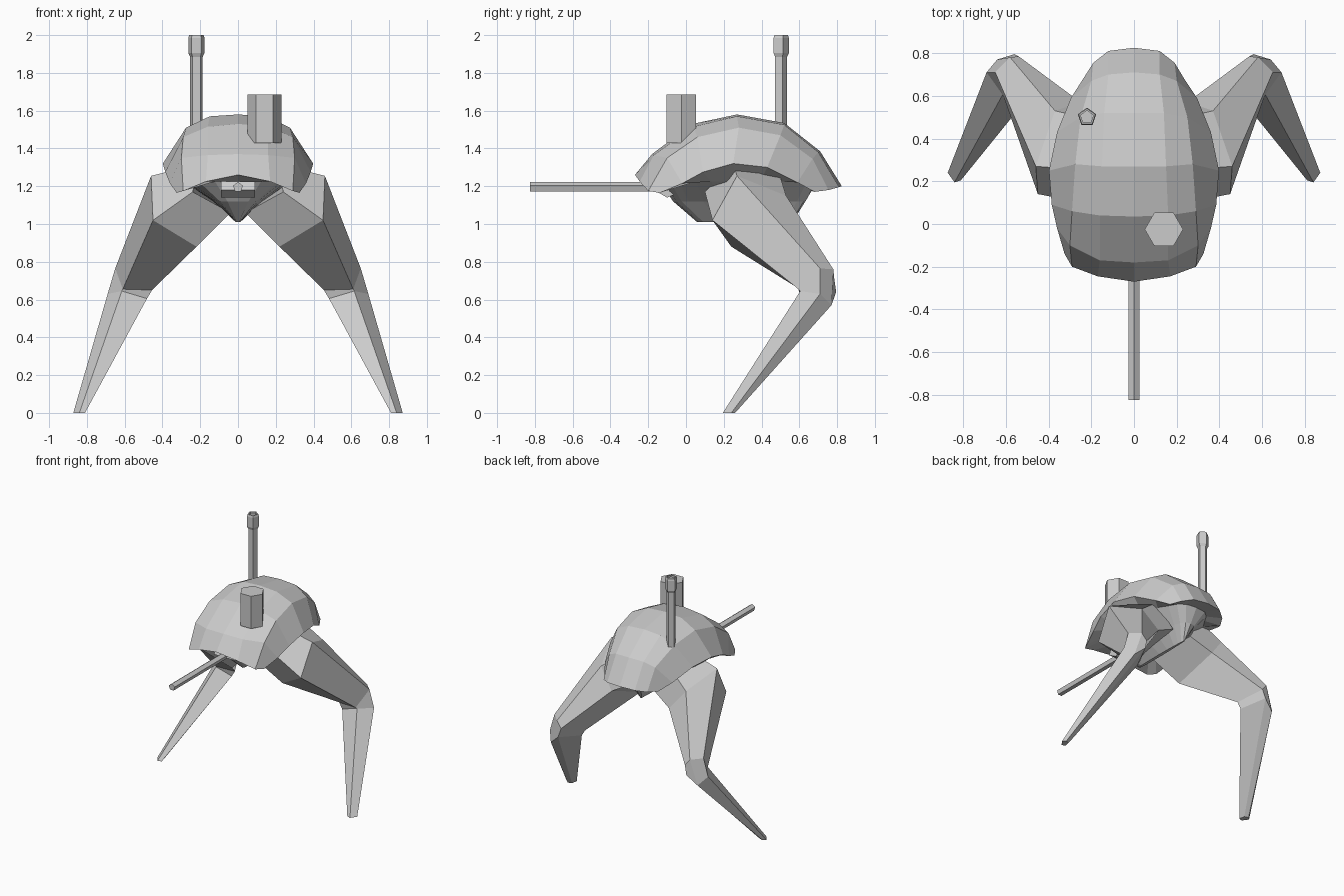
import bpy, bmesh, math
from mathutils import Vector

if "Cube" in bpy.data.objects:
    bpy.data.objects.remove(bpy.data.objects["Cube"])


def make(name, verts, faces):
    me = bpy.data.meshes.new(name)
    bm = bmesh.new()
    vs = [bm.verts.new(v) for v in verts]
    for f in faces:
        bm.faces.new([vs[i] for i in f])
    bmesh.ops.recalc_face_normals(bm, faces=bm.faces[:])
    bm.to_mesh(me)
    bm.free()
    ob = bpy.data.objects.new(name, me)
    bpy.context.collection.objects.link(ob)
    return ob


def loft(name, rings, caps=(True, True)):
    n = len(rings[0])
    verts = [v for r in rings for v in r]
    faces = []
    for k in range(len(rings) - 1):
        for i in range(n):
            j = (i + 1) % n
            faces.append((k*n + i, k*n + j, (k+1)*n + j, (k+1)*n + i))
    if caps[0]:
        faces.append(tuple(range(n)))
    if caps[1]:
        faces.append(tuple((len(rings) - 1)*n + i for i in range(n)))
    return make(name, verts, faces)


def prism(name, base, axis, stations, sides, turn=0):
    # stations: (distance along axis, radius)
    rings = []
    for d, r in stations:
        ring = []
        for i in range(sides):
            a = turn + 2*math.pi*i/sides
            u, v = r*math.cos(a), r*math.sin(a)
            off = (u, v, d) if axis == 'Z' else (u, d, v)
            ring.append(Vector(base) + Vector(off))
        rings.append(ring)
    return loft(name, rings)


# Domed shell: half arches front to back (centre, inner, ridge, rim)
half = [
    [(0, -.27, 1.26), (.17, -.245, 1.225), (.29, -.2, 1.175), (.325, -.14, 1.165)],
    [(0, -.18, 1.37), (.16, -.17, 1.365), (.30, -.10, 1.35), (.36, -.02, 1.215)],
    [(0, .035, 1.53), (.16, .04, 1.515), (.29, .06, 1.46), (.385, .09, 1.275)],
    [(0, .27, 1.58), (.15, .27, 1.57), (.275, .28, 1.51), (.398, .25, 1.32)],
    [(0, .52, 1.535), (.14, .52, 1.525), (.25, .50, 1.47), (.36, .43, 1.30)],
    [(0, .71, 1.385), (.12, .70, 1.38), (.20, .67, 1.345), (.295, .59, 1.22)],
    [(0, .825, 1.20), (.12, .81, 1.195), (.19, .755, 1.18), (.235, .68, 1.17)],
]
rows = [[(-x, y, z) for x, y, z in h[:0:-1]] + h for h in half]
w = len(rows[0])
make("shell", [v for r in rows for v in r],
     [(k*w + i, k*w + i + 1, (k+1)*w + i + 1, (k+1)*w + i)
      for k in range(len(rows) - 1) for i in range(w - 1)])

# Underside: from the shell rim inward, then down to a narrow keel
rim = rows[0] + [r[-1] for r in rows[1:-1]] + rows[-1][::-1] + [r[0] for r in rows[-2:0:-1]]


def shrink(sx, sy, z, cy=.28):
    return [(x*sx, cy + (y - cy)*sy, z) for x, y, _ in rim]


loft("underbody", [rim, shrink(.72, .76, 1.225), shrink(.33, .64, 1.12, .29),
                   shrink(.03, .46, 1.01, .34)], (False, True))

# Bent legs: hip, thigh, knee top, knee bottom, foot
leg = [
    [(.20, .25, 1.32), (.24, .10, 1.17), (.04, .15, 1.06), (.08, .53, 1.09), (.20, .49, 1.28)],
    [(.46, .27, 1.255), (.45, .14, 1.02), (.22, .24, .88), (.25, .57, 1.00), (.37, .53, 1.15)],
    [(.65, .71, .765), (.61, .595, .655), (.455, .61, .65), (.54, .785, .71), (.58, .78, .76)],
    [(.69, .71, .63), (.615, .605, .645), (.482, .61, .605), (.56, .795, .64), (.64, .77, .57)],
    [(.872, .24, 0), (.84, .195, 0), (.81, .205, 0), (.82, .25, 0), (.85, .26, 0)],
]
for name, s in (("left_leg", -1), ("right_leg", 1)):
    loft(name, [[(s*x, y, z) for x, y, z in r] for r in leg])

# Gun barrel and its mount
prism("gun_barrel", (0, 0, 1.195), 'Y', [(-.825, .027), (-.1, .027)], 5, math.pi/2)
prof = [(-.17, 1.18), (-.10, 1.14), (.0, 1.18), (.0, 1.225), (-.15, 1.225)]
loft("gun_mount", [[(x, y, z) for y, z in prof] for x in (-.09, .09)])

# Mast with a thicker, recessed tip
prism("mast", (-.22, .50, 0), 'Z', [(1.45, .035), (1.90, .035)], 5, math.pi/2)
prism("mast_tip", (-.22, .50, 0), 'Z',
      [(1.885, .035), (1.905, .045), (1.985, .045), (2.0, .04), (2.0, .031), (1.985, .031)],
      5, math.pi/2)

# Hexagonal turret block
prism("turret_block", (.14, -.025, 0), 'Z', [(1.43, .09), (1.685, .09)], 6)
